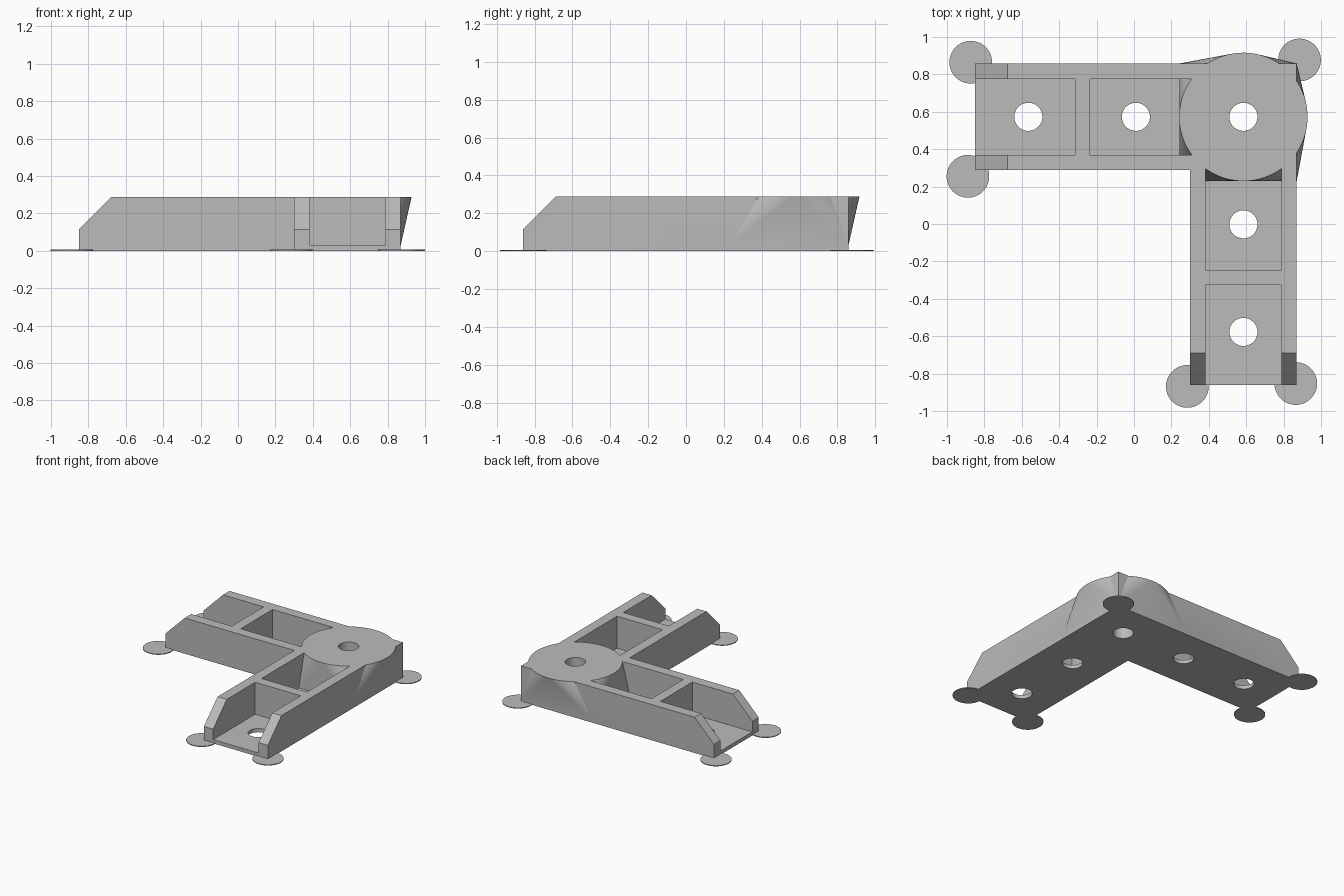
import bpy, bmesh, math

if "Cube" in bpy.data.objects:
    bpy.data.objects.remove(bpy.data.objects["Cube"])

CX, CY = 0.585, 0.573          # centre of the corner hub
H, FLOOR = 0.288, 0.03         # body height and pocket floor
END, HALF = -1.435, 0.285      # arm end and half width, from hub centre

grey = bpy.data.materials.new("grey plastic")
grey.diffuse_color = (0.5, 0.5, 0.5, 1)
grey.use_nodes = True
grey.node_tree.nodes["Principled BSDF"].inputs["Base Color"].default_value = grey.diffuse_color


def finish(bm, name):
    bmesh.ops.recalc_face_normals(bm, faces=bm.faces)
    me = bpy.data.meshes.new(name)
    bm.to_mesh(me)
    bm.free()
    ob = bpy.data.objects.new(name, me)
    bpy.context.collection.objects.link(ob)
    me.materials.append(grey)
    return ob


def prism(name, pts, move):
    bm = bmesh.new()
    f = bm.faces.new([bm.verts.new(p) for p in pts])
    ext = bmesh.ops.extrude_face_region(bm, geom=[f])
    bmesh.ops.translate(bm, vec=move, verts=[v for v in ext["geom"] if isinstance(v, bmesh.types.BMVert)])
    return finish(bm, name)


def cylinder(name, x, y, r, z0, z1, n=64):
    pts = [(x + r * math.cos(math.tau * i / n), y + r * math.sin(math.tau * i / n), z0) for i in range(n)]
    return prism(name, pts, (0, 0, z1 - z0))


def combine(target, tool, op):
    m = target.modifiers.new(op.lower(), "BOOLEAN")
    m.operation, m.solver, m.object = op, "EXACT", tool
    bpy.context.view_layer.objects.active = target
    bpy.ops.object.modifier_apply(modifier=m.name)
    bpy.data.objects.remove(tool)


def place(u, v, z, swap):
    # arm coordinates (along, across) to world; the two arms mirror on the diagonal
    return (CX + v, CY + u, z) if swap else (CX + u, CY + v, z)


# L-shaped body
outline = [(END, -HALF), (-HALF, -HALF), (-HALF, END), (HALF, END), (HALF, HALF), (END, HALF)]
body = prism("bracket_body", [place(u, v, 0, False) for u, v in outline], (0, 0, H))

for swap in (False, True):
    # sloped arm end
    wedge = [(END - 0.1, 0.015), (END + 0.273, 0.388), (END - 0.1, 0.388)]
    move = (0.8, 0, 0) if swap else (0, 0.8, 0)
    combine(body, prism("end_cutter", [place(u, -0.4, z, swap) for u, z in wedge], move), "DIFFERENCE")
    # open end pocket and inner pocket
    for u0, u1 in ((END - 0.1, -0.9), (-0.82, -0.22)):
        rect = [(u0, -0.203), (u1, -0.203), (u1, 0.203), (u0, 0.203)]
        combine(body, prism("pocket_cutter", [place(u, v, FLOOR, swap) for u, v in rect], (0, 0, 0.5)), "DIFFERENCE")

# flared hub: round top blending to a squared base
R = 0.343
bm = bmesh.new()
for u, v in [(-R, HALF), (HALF, HALF), (HALF, -R), (-0.203, -R), (-R, -0.203)]:
    bm.verts.new((CX + u, CY + v, FLOOR))
for i in range(80):
    a = math.tau * i / 80
    bm.verts.new((CX + R * math.cos(a), CY + R * math.sin(a), H))
bmesh.ops.convex_hull(bm, input=bm.verts)
bmesh.ops.dissolve_limit(bm, angle_limit=0.001, verts=bm.verts, edges=bm.edges)
combine(body, finish(bm, "corner_hub"), "UNION")

# screw holes
for u, v in [(0, 0), (-0.575, 0), (-1.15, 0), (0, -0.575), (0, -1.15)]:
    combine(body, cylinder("hole_cutter", CX + u, CY + v, 0.075, -0.1, 0.5, 48), "DIFFERENCE")

bpy.ops.object.select_all(action="DESELECT")
body.select_set(True)
bpy.context.view_layer.objects.active = body
bpy.ops.object.shade_smooth_by_angle(angle=math.radians(25))

# thin round pads at the outer corners
pads = [(-0.873, 0.865), (-0.888, 0.255), (0.885, 0.877), (0.285, -0.868), (0.865, -0.853)]
for i, (x, y) in enumerate(pads):
    cylinder("corner_pad_%d" % (i + 1), x, y, 0.114, 0, 0.006)
